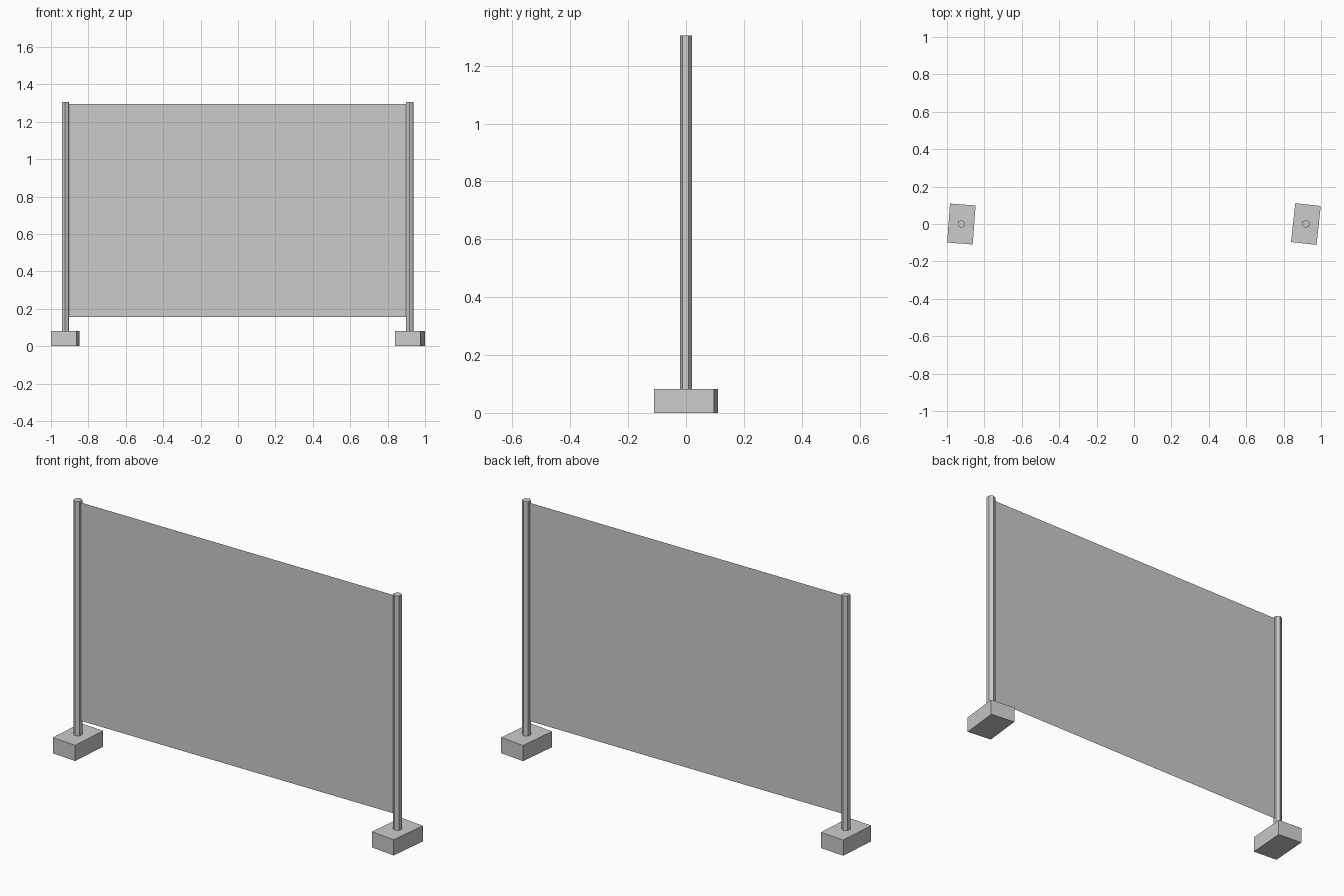
import bpy
from math import radians, cos, sin

if "Cube" in bpy.data.objects:
    bpy.data.objects.remove(bpy.data.objects["Cube"])


def prism(name, outline, z0, z1, loc=(0, 0), turn=0):
    """Closed upright prism from a 2D outline."""
    n = len(outline)
    verts = [(x, y, z) for z in (z0, z1) for x, y in outline]
    faces = [tuple(reversed(range(n))), tuple(range(n, 2 * n))]
    faces += [(i, (i + 1) % n, n + (i + 1) % n, n + i) for i in range(n)]
    mesh = bpy.data.meshes.new(name)
    mesh.from_pydata(verts, [], faces)
    obj = bpy.data.objects.new(name, mesh)
    obj.location = (loc[0], loc[1], 0)
    obj.rotation_euler.z = radians(turn)
    bpy.context.collection.objects.link(obj)
    return obj


W, D = 0.137 / 2, 0.209 / 2
block = [(-W, -D), (W, -D), (W, D), (-W, D)]
R = 0.0214
hexagon = [(R * cos(radians(90 + 60 * i)), R * sin(radians(90 + 60 * i))) for i in range(6)]

# Feet and posts, each side turned slightly
for side, x, turn in (("left", -0.923, -4.2), ("right", 0.919, -6.3)):
    prism(side + "_foot", block, 0.0, 0.082, (x, 0), turn)
    prism(side + "_post", hexagon, 0.08, 1.304, (x, 0), turn)

# Thin sheet stretched between the posts
mesh = bpy.data.meshes.new("fence_panel")
mesh.from_pydata([(-0.922, 0, 0.156), (0.918, 0, 0.156), (0.918, 0, 1.294), (-0.922, 0, 1.294)],
                 [], [(0, 1, 2, 3)])
bpy.context.collection.objects.link(bpy.data.objects.new("fence_panel", mesh))
